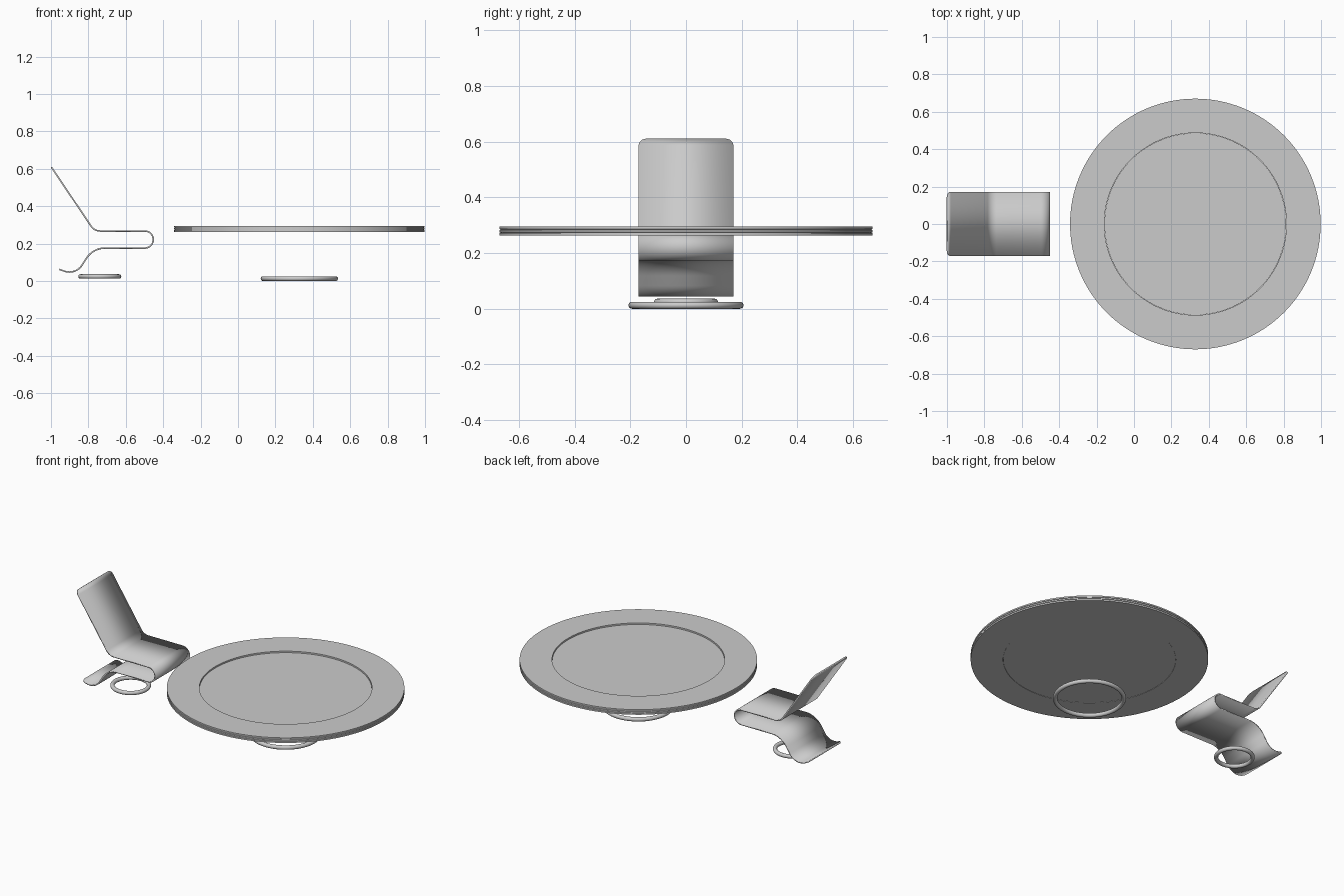
import bpy, bmesh, math
from mathutils import Vector

if "Cube" in bpy.data.objects:
    bpy.data.objects.remove(bpy.data.objects["Cube"])


def finish(name, bm, angle=35):
    bmesh.ops.recalc_face_normals(bm, faces=bm.faces)
    me = bpy.data.meshes.new(name)
    bm.to_mesh(me)
    bm.free()
    ob = bpy.data.objects.new(name, me)
    bpy.context.collection.objects.link(ob)
    bpy.ops.object.select_all(action='DESELECT')
    ob.select_set(True)
    bpy.context.view_layer.objects.active = ob
    bpy.ops.object.shade_smooth_by_angle(angle=math.radians(angle))
    return ob


def lathe(name, profile, x, closed=False, seg=128):
    """Revolve an (r, z) profile about a vertical axis at x."""
    bm = bmesh.new()
    vs = [bm.verts.new((r, 0, z)) for r, z in profile]
    n = len(vs)
    es = [bm.edges.new((vs[i], vs[(i + 1) % n])) for i in range(n if closed else n - 1)]
    bmesh.ops.spin(bm, geom=vs + es, cent=(0, 0, 0), axis=(0, 0, 1),
                   angle=2 * math.pi, steps=seg, use_merge=True)
    bmesh.ops.remove_doubles(bm, verts=bm.verts, dist=1e-5)
    ob = finish(name, bm)
    ob.location.x = x
    return ob


def ring(name, x, z, major, minor):
    circle = [(major + minor * math.cos(a), z + minor * math.sin(a))
              for a in (2 * math.pi * i / 20 for i in range(20))]
    return lathe(name, circle, x, True, 96)


def fillet(corners, steps=12):
    """Turn (x, z, radius) corners into a path with arcs."""
    pts = [Vector(c[:2]) for c in corners]
    path = [pts[0]]
    for i in range(1, len(pts) - 1):
        p, r = pts[i], corners[i][2]
        a, b = (pts[i - 1] - p).normalized(), (pts[i + 1] - p).normalized()
        half = a.angle(b) / 2
        start, end = p + a * r / math.tan(half), p + b * r / math.tan(half)
        centre = p + (a + b).normalized() * r / math.sin(half)
        turn = (start - centre).angle(end - centre)
        for k in range(steps + 1):
            t = k / steps
            path.append(centre + ((start - centre) * math.sin((1 - t) * turn)
                                  + (end - centre) * math.sin(t * turn)) / math.sin(turn))
    return path + [pts[-1]]


def rounded_end(end, inner, half, r, steps=6):
    """Rows of (point, half width) that round off a strip end."""
    d = (inner - end).normalized()
    return [(end + d * r * (1 - math.cos(a)), half - r * (1 - math.sin(a)))
            for a in (math.pi / 2 * k / steps for k in range(steps + 1))]


# Chair: one bent sheet forming back, seat and foot
path = fillet([(-0.998, 0.609, 0), (-0.768, 0.267, 0.06), (-0.453, 0.267, 0.0455),
               (-0.453, 0.176, 0.0455), (-0.776, 0.176, 0.12),
               (-0.868, 0.031, 0.08), (-0.955, 0.062, 0)])
HALF = 0.17
rows = rounded_end(path[0], path[1], HALF, 0.028)
rows += [(p, HALF) for p in path[1:-1]]
rows += rounded_end(path[-1], path[-2], HALF, 0.022)[::-1]
bm = bmesh.new()
pairs = [(bm.verts.new((p.x, -w, p.y)), bm.verts.new((p.x, w, p.y))) for p, w in rows]
for (a, b), (c, d) in zip(pairs, pairs[1:]):
    bm.faces.new((a, b, d, c))
bmesh.ops.remove_doubles(bm, verts=bm.verts, dist=1e-5)
chair = finish("chair_sheet", bm)
solid = chair.modifiers.new("thickness", 'SOLIDIFY')
solid.thickness = 0.008
solid.offset = 0

# Table top: outer rim with layered edge, inner disc slightly recessed
TX, R, RI = 0.328, 0.67, 0.487
lathe("table_rim", [(RI, 0.263), (R, 0.263), (R, 0.272), (R - 0.004, 0.273),
                    (R - 0.004, 0.274), (R, 0.275), (R, 0.283), (R - 0.004, 0.284),
                    (R - 0.004, 0.285), (R, 0.286), (R, 0.295), (RI, 0.295)], TX, True)
lathe("table_inner_disc", [(0, 0.264), (RI - 0.001, 0.264),
                           (RI - 0.001, 0.286), (0, 0.286)], TX)

# Floor rings beneath table and chair
ring("table_base_ring", TX, 0.0125, 0.194, 0.0125)
ring("chair_base_ring", -0.739, 0.024, 0.103, 0.012)
